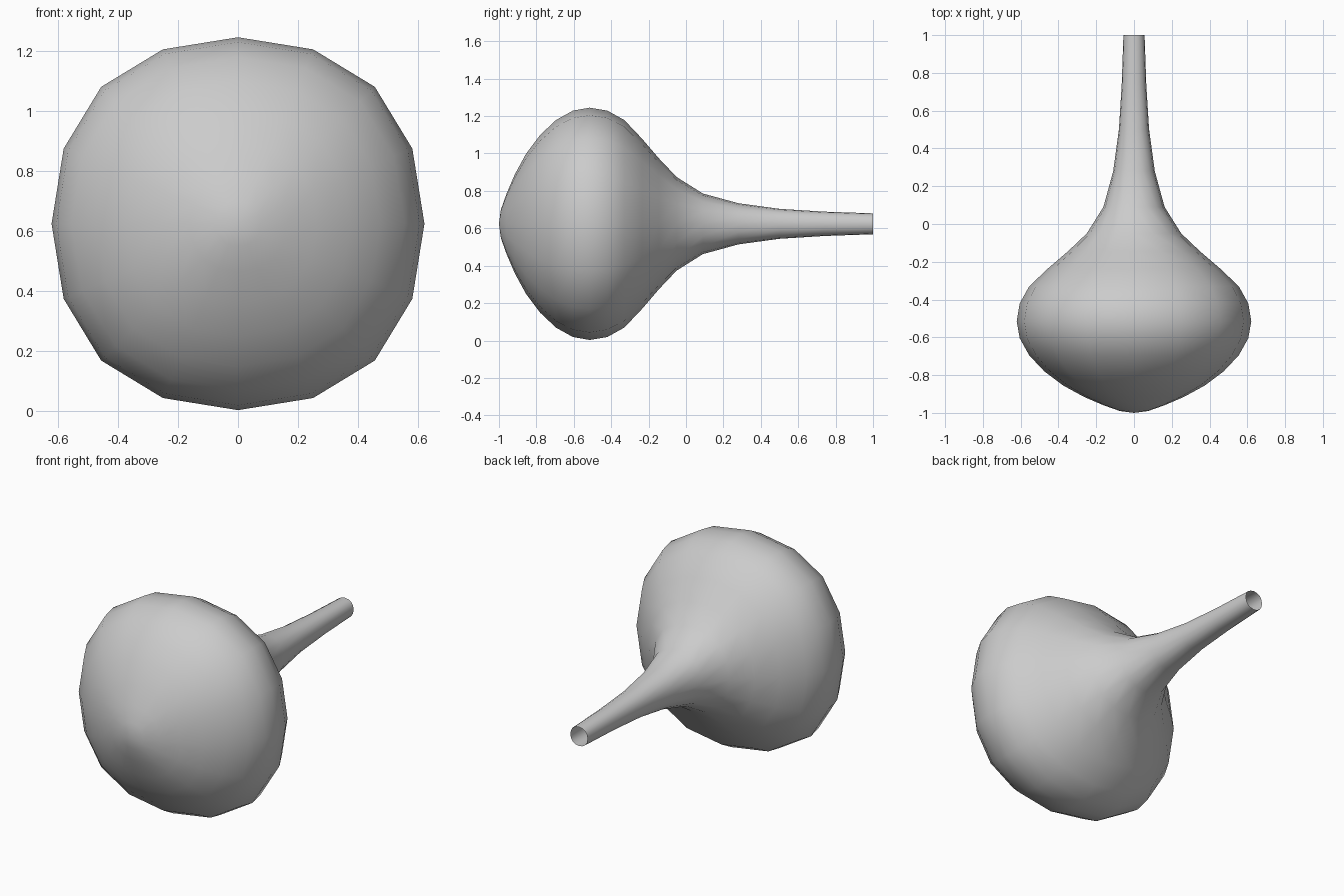
import bpy, bmesh

if "Cube" in bpy.data.objects:
    bpy.data.objects.remove(bpy.data.objects["Cube"])

CENTRE_Z = 0.624

# Lathe profile from the rounded front tip to the open stem end: (y, radius)
profile = [(-0.99, 0.075), (-0.96, 0.16), (-0.915, 0.265), (-0.855, 0.375),
           (-0.78, 0.475), (-0.695, 0.555), (-0.605, 0.605), (-0.515, 0.621),
           (-0.42, 0.605), (-0.33, 0.555), (-0.235, 0.455), (-0.145, 0.35),
           (-0.05, 0.25), (0.09, 0.162), (0.28, 0.11), (0.50, 0.08),
           (0.74, 0.065), (1.0, 0.056)]

# Slightly squarish 16-sided cross-section, one quarter turned four times
quarter = [(1, 0), (0.935, 0.403), (0.734, 0.734), (0.403, 0.935)]
section = []
for turn in range(4):
    section += quarter
    quarter = [(-b, a) for a, b in quarter]
n = len(section)

bm = bmesh.new()
rings = [[bm.verts.new((r * a, y, CENTRE_Z + r * b)) for a, b in section]
         for y, r in profile]

# Bulb and stem walls
for near, far in zip(rings, rings[1:]):
    for i in range(n):
        j = (i + 1) % n
        bm.faces.new((near[i], near[j], far[j], far[i]))

# Rounded front tip; the stem end stays open
tip = bm.verts.new((0, -1.0, CENTRE_Z))
for i in range(n):
    bm.faces.new((tip, rings[0][(i + 1) % n], rings[0][i]))

bmesh.ops.recalc_face_normals(bm, faces=bm.faces)
for f in bm.faces:
    f.smooth = True
mesh = bpy.data.meshes.new("bulb_with_stem")
bm.to_mesh(mesh)
bm.free()
bpy.context.collection.objects.link(bpy.data.objects.new("bulb_with_stem", mesh))
